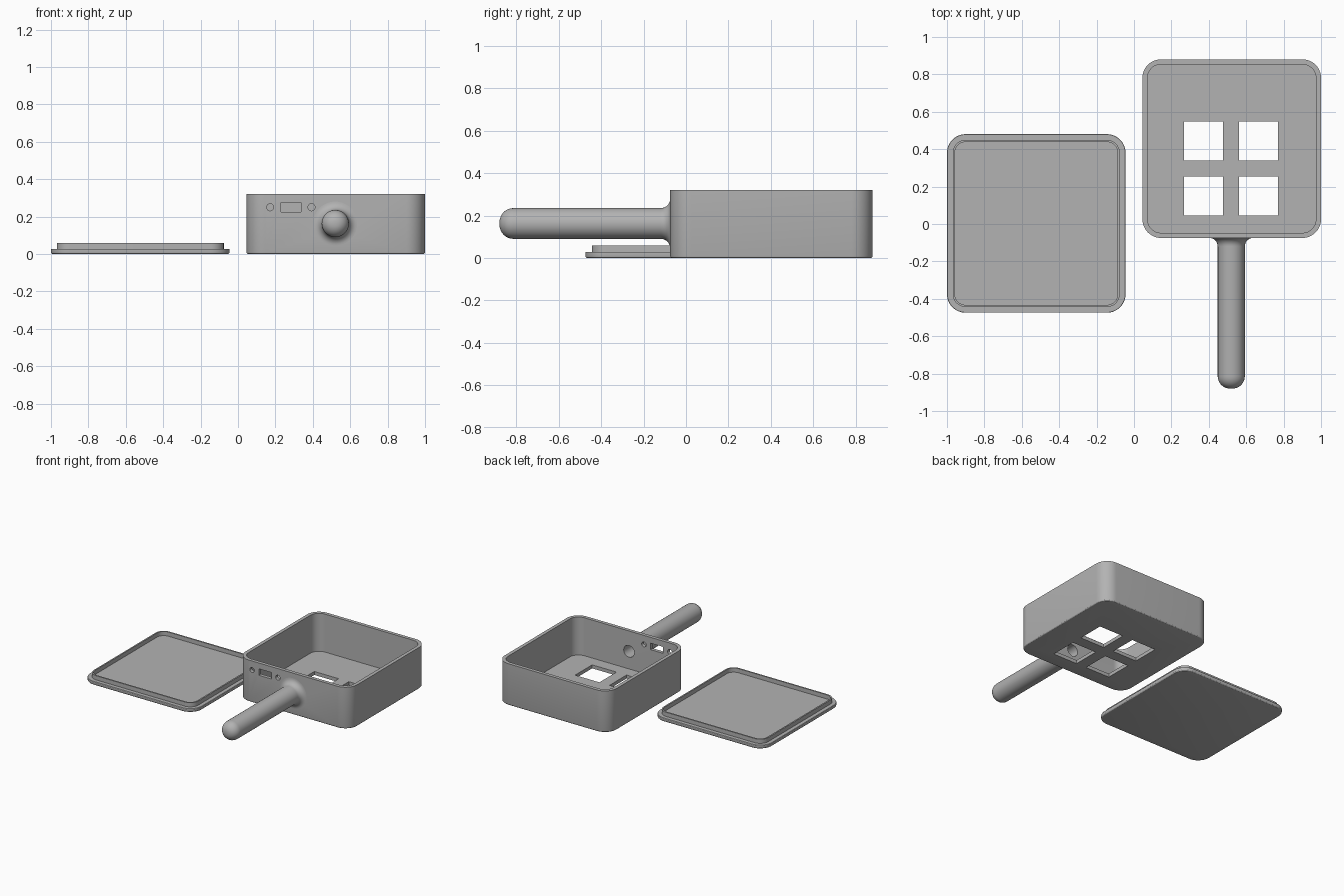
import bpy, bmesh, math
from mathutils import Matrix

if "Cube" in bpy.data.objects:
    bpy.data.objects.remove(bpy.data.objects["Cube"])

grey = bpy.data.materials.new("plain grey")
grey.diffuse_color = (0.45, 0.45, 0.45, 1)
grey.use_nodes = True
grey.node_tree.nodes["Principled BSDF"].inputs["Base Color"].default_value = grey.diffuse_color


def add(name, bm):
    bmesh.ops.recalc_face_normals(bm, faces=bm.faces)
    me = bpy.data.meshes.new(name)
    bm.to_mesh(me)
    bm.free()
    ob = bpy.data.objects.new(name, me)
    bpy.context.collection.objects.link(ob)
    me.materials.append(grey)
    return ob


def smooth(ob):
    bpy.ops.object.select_all(action='DESELECT')
    ob.select_set(True)
    bpy.context.view_layer.objects.active = ob
    bpy.ops.object.shade_smooth_by_angle(angle=math.radians(30))


def rounded_square(half, radius, seg=12):
    pts = []
    for k in range(4):
        a0 = k * math.pi / 2
        sx = 1 if k in (0, 3) else -1
        sy = 1 if k in (0, 1) else -1
        for i in range(seg + 1):
            a = a0 + i / seg * math.pi / 2
            pts.append((sx * (half - radius) + radius * math.cos(a),
                        sy * (half - radius) + radius * math.sin(a)))
    return pts


def shell(name, cx, cy, half, radius, levels):
    """Loft rounded squares through (inset, z) levels and cap both ends."""
    bm = bmesh.new()
    rings = []
    for inset, z in levels:
        pts = rounded_square(half - inset, radius - inset)
        rings.append([bm.verts.new((cx + x, cy + y, z)) for x, y in pts])
    for a, b in zip(rings, rings[1:]):
        n = len(a)
        for i in range(n):
            j = (i + 1) % n
            bm.faces.new((a[i], a[j], b[j], b[i]))
    bm.faces.new(rings[0])
    bm.faces.new(rings[-1])
    return add(name, bm)


def arc(cy, cr, rad, a0, a1, n=8):
    return [(cy + rad * math.cos(math.radians(a0 + (a1 - a0) * i / n)),
             cr + rad * math.sin(math.radians(a0 + (a1 - a0) * i / n))) for i in range(n + 1)]


def cut(target, cutters):
    """Subtract the cutters, then remove them."""
    for c in cutters:
        c.hide_render = True
        mod = target.modifiers.new("cut", 'BOOLEAN')
        mod.operation = 'DIFFERENCE'
        mod.solver = 'EXACT'
        mod.object = c
        bpy.context.view_layer.objects.active = target
        bpy.ops.object.modifier_apply(modifier=mod.name)
        bpy.data.objects.remove(c)


def box(x0, x1, y0, y1, z0, z1):
    bm = bmesh.new()
    bmesh.ops.create_cube(bm, size=1, matrix=Matrix.Translation(
        ((x0 + x1) / 2, (y0 + y1) / 2, (z0 + z1) / 2)) @ Matrix.Diagonal((x1 - x0, y1 - y0, z1 - z0, 1)))
    return add("cutter", bm)


def rod(x, z, r, seg=24):
    bm = bmesh.new()
    bmesh.ops.create_cone(bm, cap_ends=True, segments=seg, radius1=r, radius2=r, depth=0.1,
                          matrix=Matrix.Translation((x, FRONT, z)) @ Matrix.Rotation(math.pi / 2, 4, 'X'))
    return add("cutter", bm)


HALF, CORNER, WALL = 0.4775, 0.1, 0.027
BX, BY = 0.5225, 0.403
FRONT = BY - HALF
HX, HZ = 0.52, 0.163

# rounded bottom edge shared by case and lid
edge = [(0.010, 0), (0.005, 0.0013), (0.0013, 0.005), (0, 0.010)]

# open case with floor windows and front panel openings
case = shell("case", BX, BY, HALF, CORNER,
             edge + [(0, 0.32), (WALL, 0.32), (WALL, WALL)])
cutters = [box(x, x + 0.208, y, y + 0.208, -0.05, 0.1)
           for x in (0.268, 0.562) for y in (0.045, 0.340)]
cutters += [box(0.23, 0.337, FRONT - 0.05, FRONT + 0.05, 0.225, 0.275)]
cutters += [rod(0.172, 0.25, 0.019), rod(0.393, 0.25, 0.019), rod(HX, HZ, 0.045, 48)]
cut(case, cutters)
smooth(case)

# lid with a raised thin lip
lid = shell("lid", -0.5225, 0.003, HALF, CORNER,
            edge + [(0, 0.025), (0.002, 0.028), (0.031, 0.028), (0.031, 0.06),
                    (0.042, 0.06), (0.042, 0.028)])
smooth(lid)

# hollow handle: flared root, rounded tip, bore back to the case
R, TIP, FIL = 0.0725, -0.88, 0.045
profile = arc(FRONT - FIL, R + FIL, FIL, 0, -90)
profile += arc(TIP + 0.066, R - 0.066, 0.066, 90, 180)
bore = [(-0.82, 0.045), (FRONT, 0.045)]


def lathe(bm, pts, seg=48):
    rings = [[bm.verts.new((HX + r * math.cos(t), y, HZ + r * math.sin(t)))
              for t in (2 * math.pi * i / seg for i in range(seg))] for y, r in pts]
    for a, b in zip(rings, rings[1:]):
        for i in range(seg):
            j = (i + 1) % seg
            bm.faces.new((a[i], a[j], b[j], b[i]))
    return rings


bm = bmesh.new()
outer = lathe(bm, profile)
inner = lathe(bm, bore)
bm.faces.new(outer[-1])
bm.faces.new(inner[0])
for i in range(48):
    j = (i + 1) % 48
    bm.faces.new((outer[0][i], outer[0][j], inner[-1][j], inner[-1][i]))
smooth(add("handle", bm))
